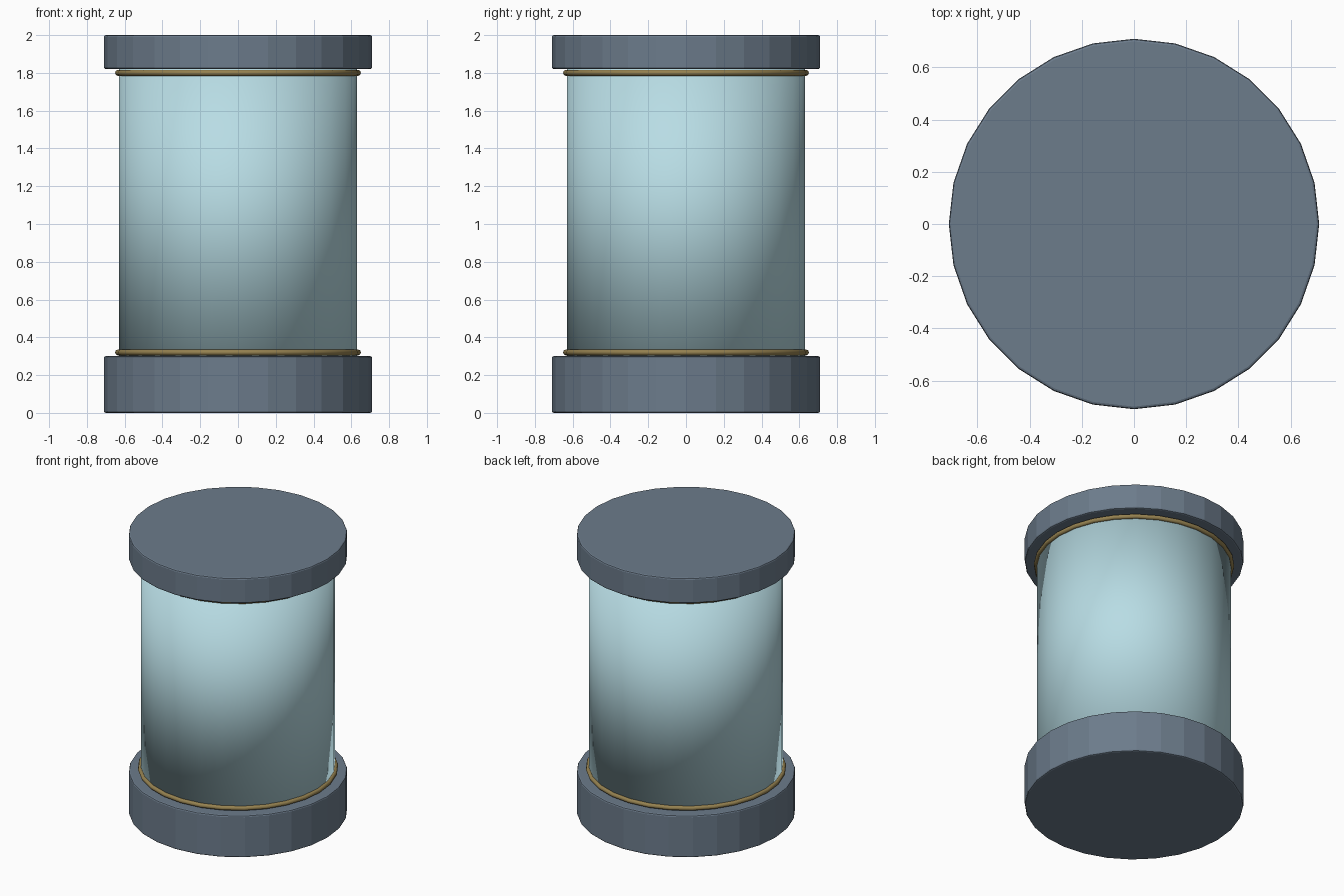
import bpy

if "Cube" in bpy.data.objects:
    bpy.data.objects.remove(bpy.data.objects["Cube"])

SIDES = 28


def material(name, rgb):
    m = bpy.data.materials.new(name)
    m.diffuse_color = (*rgb, 1.0)
    m.use_nodes = True
    m.node_tree.nodes["Principled BSDF"].inputs["Base Color"].default_value = m.diffuse_color
    return m


steel = material("steel_blue", (0.15, 0.20, 0.26))
glass = material("pale_glass", (0.48, 0.72, 0.78))
brass = material("brass", (0.30, 0.22, 0.08))


def cylinder(name, radius, z0, z1, mat):
    bpy.ops.mesh.primitive_cylinder_add(
        vertices=SIDES, radius=radius, depth=z1 - z0, location=(0, 0, (z0 + z1) / 2))
    obj = bpy.context.object
    obj.name = name
    obj.data.materials.append(mat)
    return obj


# Faceted end caps with a fine bevel on the rims
for name, z0, z1 in (("base_cap", 0.0, 0.30), ("top_cap", 1.82, 2.0)):
    cap = cylinder(name, 0.71, z0, z1, steel)
    bevel = cap.modifiers.new("rim_bevel", 'BEVEL')
    bevel.width = 0.01
    bevel.segments = 2
    bevel.limit_method = 'ANGLE'
    bevel.angle_limit = 0.7

# Smooth glass body between the caps
body = cylinder("glass_body", 0.63, 0.30, 1.82, glass)
body.data.shade_smooth()

# Thin brass seal rings where the glass meets each cap
for name, z in (("lower_ring", 0.32), ("upper_ring", 1.80)):
    bpy.ops.mesh.primitive_torus_add(
        major_radius=0.635, minor_radius=0.016, major_segments=SIDES,
        minor_segments=8, location=(0, 0, z))
    ring = bpy.context.object
    ring.name = name
    ring.data.materials.append(brass)
    ring.data.shade_smooth()
